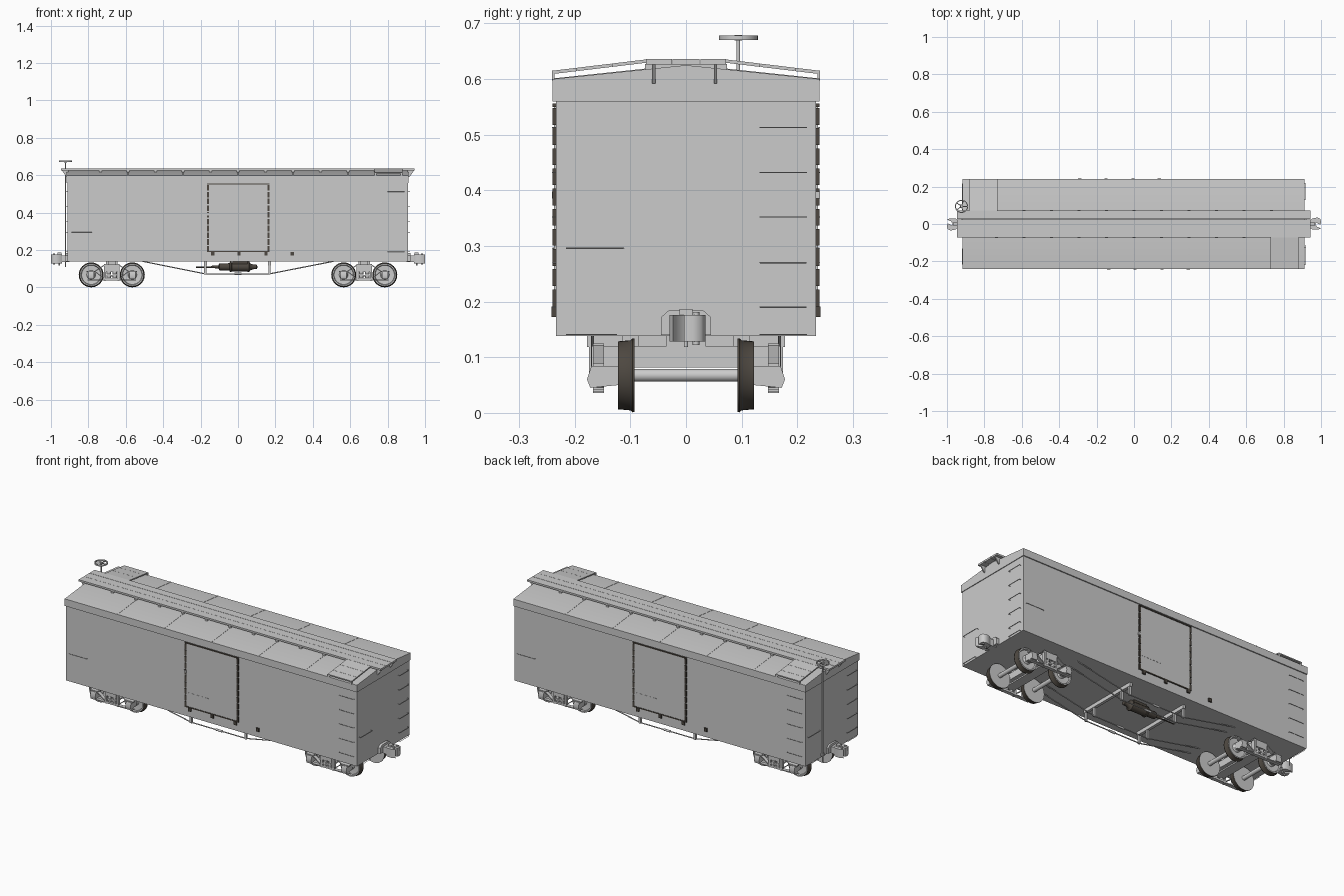
import bpy, bmesh, math
from mathutils import Vector, Matrix

if "Cube" in bpy.data.objects:
    bpy.data.objects.remove(bpy.data.objects["Cube"])


def colour(name, rgb):
    m = bpy.data.materials.new(name)
    m.diffuse_color = (*rgb, 1)
    m.use_nodes = True
    m.node_tree.nodes["Principled BSDF"].inputs["Base Color"].default_value = m.diffuse_color
    return m


GREY = colour("plain_grey", (0.6, 0.6, 0.6))
DARK = colour("dark_brown_metal", (0.075, 0.064, 0.052))


class Part:
    """Collects geometry for one named object."""
    def __init__(self, name, *mats):
        self.name, self.bm, self.mats = name, bmesh.new(), mats or (GREY,)

    def prism(self, prof, axis, a, b):
        put = {'x': lambda p, t: (t, p[0], p[1]), 'y': lambda p, t: (p[0], t, p[1]),
               'z': lambda p, t: (p[0], p[1], t)}[axis]
        lo = [self.bm.verts.new(put(p, a)) for p in prof]
        hi = [self.bm.verts.new(put(p, b)) for p in prof]
        self.bm.faces.new(lo)
        self.bm.faces.new(hi[::-1])
        for i in range(len(prof)):
            j = (i + 1) % len(prof)
            self.bm.faces.new((lo[i], lo[j], hi[j], hi[i]))

    def box(self, x0, x1, y0, y1, z0, z1):
        self.prism([(x0, y0), (x1, y0), (x1, y1), (x0, y1)], 'z', z0, z1)

    def rod(self, pts, r, n=8):
        for a, b in zip(pts, pts[1:]):
            a, b = Vector(a), Vector(b)
            d = b - a
            m = Matrix.Translation((a + b) / 2) @ d.to_track_quat('Z', 'Y').to_matrix().to_4x4()
            bmesh.ops.create_cone(self.bm, cap_ends=True, segments=n, radius1=r, radius2=r,
                                  depth=d.length, matrix=m)

    def lathe(self, prof, c, axis, n=32, closed=False, dark_r=9):
        """prof = (radius, offset along axis); bands wholly beyond dark_r use the second colour"""
        rings = []
        for i in range(n):
            u, v = math.cos(2 * math.pi * i / n), math.sin(2 * math.pi * i / n)
            put = {'x': lambda r, t: (t, r * u, r * v), 'y': lambda r, t: (r * u, t, r * v),
                   'z': lambda r, t: (r * u, r * v, t)}[axis]
            rings.append([self.bm.verts.new(Vector(c) + Vector(put(r, t))) for r, t in prof])
        m = len(prof)
        for i in range(n):
            p, q = rings[i], rings[(i + 1) % n]
            for k in range(m if closed else m - 1):
                l = (k + 1) % m
                f = self.bm.faces.new((p[k], p[l], q[l], q[k]))
                f.material_index = int(min(prof[k][0], prof[l][0]) > dark_r)
        bmesh.ops.remove_doubles(self.bm, verts=[v for r in rings for v in r], dist=1e-6)

    def done(self, turn=False, mirror=""):
        bm = self.bm
        if turn:   # second copy, half a turn about z
            g = bmesh.ops.duplicate(bm, geom=bm.verts[:] + bm.edges[:] + bm.faces[:])
            vs = [e for e in g['geom'] if isinstance(e, bmesh.types.BMVert)]
            bmesh.ops.rotate(bm, verts=vs, cent=(0, 0, 0), matrix=Matrix.Rotation(math.pi, 3, 'Z'))
        bmesh.ops.recalc_face_normals(bm, faces=bm.faces[:])
        for f in bm.faces:
            f.smooth = True
        for e in bm.edges:
            e.smooth = e.calc_face_angle(3.0) < 0.85 and all(len(f.verts) < 5 for f in e.link_faces)
        me = bpy.data.meshes.new(self.name)
        bm.to_mesh(me)
        bm.free()
        for m in self.mats:
            me.materials.append(m)
        ob = bpy.data.objects.new(self.name, me)
        bpy.context.collection.objects.link(ob)
        if mirror:
            md = ob.modifiers.new("mirror", 'MIRROR')
            md.use_axis = ['x' in mirror, 'y' in mirror, False]
            md.use_mirror_merge = False


# Body and roof
p = Part("car_body"); p.box(-.912, .908, -.234, .234, .138, .59); p.done()
p = Part("roof")
p.prism([(-.24, .56), (.24, .56), (.24, .60), (0, .625), (-.24, .60)], 'x', -.916, .912); p.done()
p = Part("roof_seams")
for k in range(-2, 3):
    x = k * .294
    p.prism([(-.2405, .601), (0, .6265), (.2405, .601), (.2405, .598), (0, .62), (-.2405, .598)],
            'x', x - .003, x + .003)
p.done()

# Running boards along the ridge with saddles and end brackets
p = Part("running_board")
for a, b in ((-.072, -.025), (-.024, .024), (.026, .072)):
    p.box(-.947, .943, a, b, .626, .636)
p.done()
p = Part("running_board_saddles")
for k in range(-5, 6):
    p.box(k * .147 - .007, k * .147 + .007, -.074, .074, .612, .627)
p.done()
p = Part("running_board_brackets")
for y in (-.058, .053):
    p.prism([(.905, .592), (.917, .592), (.943, .627), (.905, .627)], 'y', y - .003, y + .003)
p.done(mirror="x")

# Side roof walks at opposite corners
p = Part("corner_roof_walk")
for a, b in ((.072, .133), (.134, .195), (.196, .241)):
    za, zb = (.635 - .02 * (t - .074) / .166 for t in (a, b))
    p.prism([(a, za), (b, zb), (b, zb - .006), (a, za - .006)], 'x', -.88, -.73)
for x in (-.875, -.735):
    p.box(x - .005, x + .005, .236, .241, .597, .611)
p.done(turn=True)

# Sliding doors with dark frame strips, rollers and latch
p = Part("door"); p.box(-.158, .16, -.237, -.232, .195, .55); p.done(turn=True)
p = Part("door_frame", DARK)
for x in (-.161, .163):
    for i in range(10):
        z = .192 + i * .0362
        p.box(x - .006, x + .006, -.2395, -.232, z, z + .030)
for z in (.193, .553):
    p.box(-.167, .169, -.2395, -.232, z - .003, z + .003)
p.done(turn=True)
p = Part("door_rollers", DARK)
for x in (-.135, .005, .15, .29):
    p.box(x - .009, x + .009, -.242, -.232, .172, .191)
p.done(turn=True)
p = Part("door_latch")
p.box(-.17, -.155, -.241, -.232, .385, .398)
p.box(-.15, -.02, -.238, -.236, .273, .275)
p.done(turn=True)


# Ladder rungs and grab irons
def grab_end(p, y0, y1, z):
    p.rod([(.905, y0, z), (.919, y0, z), (.919, y1, z), (.905, y1, z)], .0012, 6)


def grab_side(p, x0, x1, z):
    p.rod([(x0, -.232, z), (x0, -.2395, z), (x1, -.2395, z), (x1, -.232, z)], .0012, 6)


p = Part("end_grab_irons")
for z in (.19, .27, .352, .432, .513):
    grab_end(p, .133, .216, z)
grab_end(p, -.215, -.112, .296)
for a, b in ((-.215, -.125), (.133, .216)):
    grab_end(p, a, b, .141)
p.done(turn=True)
p = Part("side_grab_irons")
for z in (.19, .27, .352, .432, .513):
    grab_side(p, .80, .89, z)
grab_side(p, -.89, -.78, .296)
p.done(turn=True)

# Brake staff and hand wheel
p = Part("brake_wheel")
p.rod([(-.922, .094, .11), (-.922, .094, .678)], .0035, 10)
c = (-.922, .094, .674)
p.lathe([(.030, -.004), (.035, -.004), (.035, .004), (.030, .004)], c, 'z', 28, True)
for i in range(5):
    a = i * math.tau / 5
    p.rod([c, (c[0] + .031 * math.cos(a), c[1] + .031 * math.sin(a), c[2])], .0025, 6)
p.lathe([(0, -.005), (.007, -.005), (.007, .005), (0, .005)], c, 'z', 12)
p.box(-.93, -.91, .085, .103, .15, .16)
p.done()

# Couplers with draft pockets
p = Part("coupler")
p.prism([(-.045, .14), (-.045, .172), (-.03, .185), (.03, .185), (.045, .172), (.045, .14)], 'x', .905, .922)
p.box(.90, .95, -.02, .02, .135, .172)
p.prism([(.94, -.02), (.955, -.030), (.985, -.030), (1.0, -.023), (.978, -.014), (.969, -.002),
         (.974, .008), (.985, .001), (.997, -.004), (1.0, .012), (.996, .027), (.98, .035),
         (.955, .03), (.94, .02)], 'z', .128, .176)
p.rod([(.984, .018, .122), (.984, .018, .181)], .006)
p.box(.945, .965, -.012, .012, .17, .187)
p.rod([(.955, 0, .17), (.955, 0, .118)], .004)
p.done(turn=True)

# Trucks: wheels with dark treads, axles, side frames, bolsters
p = Part("wheels_and_axles", GREY, DARK)
wheel = [(0, .093), (.066, .093), (.0665, .096), (.063, .100), (.061, .122), (.054, .122), (.051, .114),
         (.024, .112), (.018, .122), (0, .122)]
for tx in (-.675, .675):
    for x in (tx - .11, tx + .11):
        c = (x, 0, .0675)
        for s in (-1, 1):
            p.lathe([(r, s * t) for r, t in wheel], c, 'y', 40, dark_r=.06)
        p.rod([(x, -.15, .0675), (x, .15, .0675)], .0115, 20)
p.done()
p = Part("truck_frames")
for s in (-1, 1):
    tx = .675
    for d in (-.11, .11):   # journal boxes
        p.prism([(s * .122, .05), (s * .172, .045), (s * .178, .06), (s * .17, .084), (s * .122, .084)],
                'x', tx + d - .016, tx + d + .016)
    a, b = s * .147, s * .167
    for zc in (.120, .046):   # upper and lower arch bars
        path = [(-.135, .086), (-.09, .086), (-.038, zc), (.038, zc), (.09, .086), (.135, .086)]
        prof = [(tx + x, z + .003) for x, z in path] + [(tx + x, z - .003) for x, z in path[::-1]]
        p.prism(prof, 'y', a, b)
    p.box(tx - .13, tx + .13, min(a, b), max(a, b), .038, .043)
    for d in (-.036, .036):   # columns
        p.box(tx + d - .005, tx + d + .005, min(a, b), max(a, b), .036, .125)
    for d in (-.016, .016):   # springs
        for k in range(5):
            p.lathe([(0, 0), (.011, 0), (.012, .003), (.011, .006), (0, .006)],
                    (tx + d, s * .157, .05 + k * .007), 'z', 14)
p.done(mirror="x")
p = Part("truck_bolsters")
p.prism([(-.17, .082), (.17, .082), (.17, .12), (.035, .12), (.035, .141), (-.035, .141), (-.035, .12),
         (-.17, .12)], 'x', .645, .705)
p.box(.647, .703, -.168, .168, .058, .066)
for s in (-1, 1):
    p.box(.655, .695, s * .1 - .015, s * .1 + .015, .118, .141)
p.done(mirror="x")

# Needle beams, queen posts and truss rods under the floor
p = Part("queen_posts")
for x in (-.175, .168):
    p.box(x - .008, x + .008, -.178, .178, .118, .141)
    for y in (-.168, -.105, .105, .168):
        p.box(x - .006, x + .006, y - .006, y + .006, .07, .12)
p.done()
p = Part("truss_rods")
for y in (-.168, -.105, .105, .168):
    p.rod([(-.51, y, .14), (-.175, y, .073), (.168, y, .073), (.51, y, .14)], .003)
    p.rod([(-.02, y, .073), (.02, y, .073)], .006)
p.done()

# Brake cylinder
p = Part("brake_cylinder", DARK)
p.lathe([(0, -.14), (.006, -.14), (.008, -.10), (.018, -.095), (.020, -.04), (.028, -.038), (.028, -.03),
         (.024, -.028), (.024, .055), (.028, .057), (.028, .065), (.018, .07), (.012, .09), (.012, .105),
         (0, .11)], (-.005, .04, .110), 'x', 28)
p.rod([(-.225, .04, .108), (-.13, .04, .108)], .003)
p.box(-.03, .05, .02, .06, .125, .141)
p.done()
